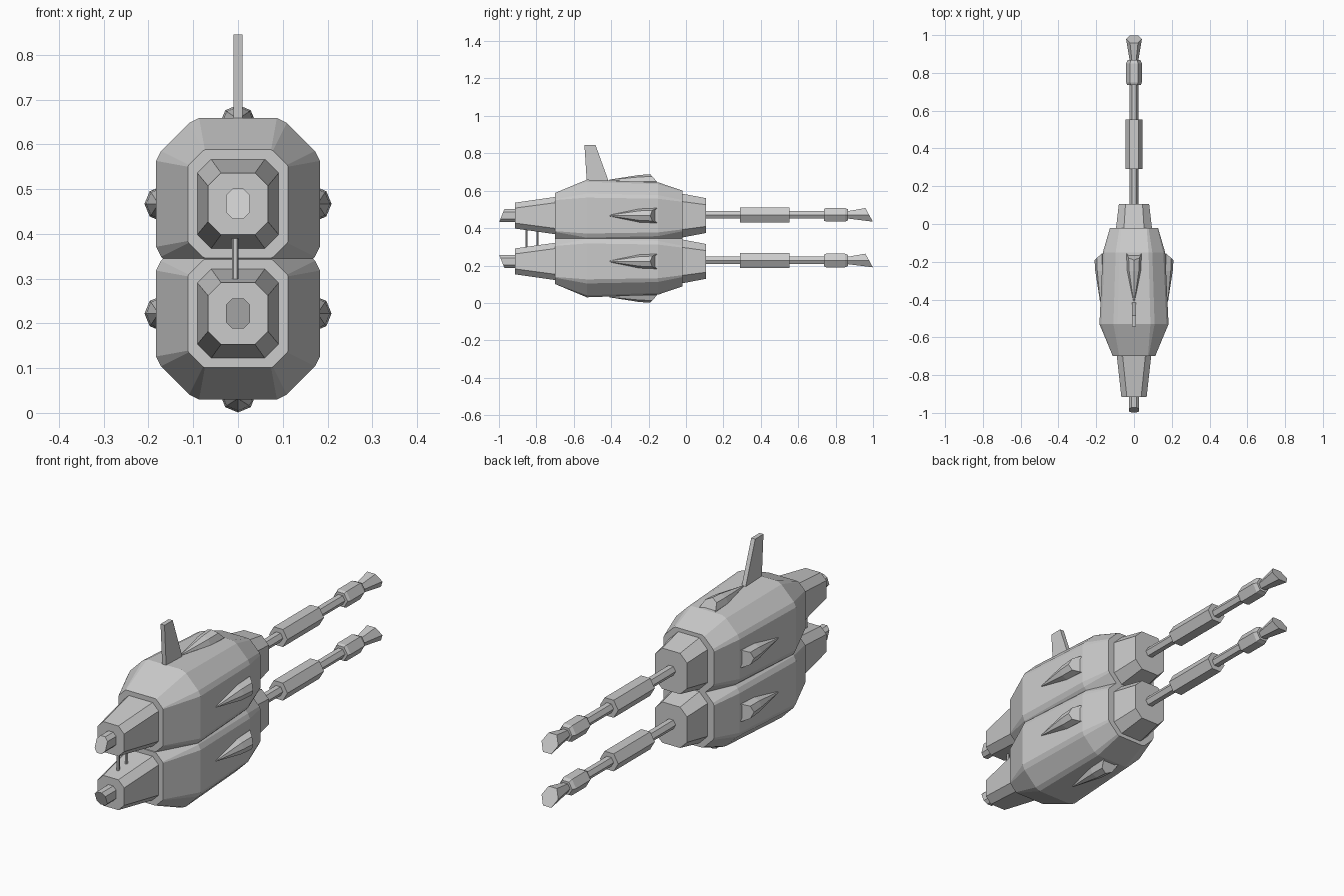
import bpy, bmesh, math
from mathutils import Vector

if "Cube" in bpy.data.objects:
    bpy.data.objects.remove(bpy.data.objects["Cube"])

SEAM = 0.3445          # height of the plane between the two pods
UP = 0.467 - SEAM      # pod axis above that plane


def loft(name, rings, mirror=False, bisect=False, z=SEAM):
    """Skin a list of equal-sized point rings and cap both ends."""
    bm = bmesh.new()
    rows = [[bm.verts.new(p) for p in ring] for ring in rings]
    n = len(rows[0])
    for a, b in zip(rows, rows[1:]):
        for i in range(n):
            j = (i + 1) % n
            bm.faces.new((a[i], a[j], b[j], b[i]))
    bm.faces.new(rows[0])
    bm.faces.new(rows[-1])
    bmesh.ops.recalc_face_normals(bm, faces=bm.faces)
    mesh = bpy.data.meshes.new(name)
    bm.to_mesh(mesh)
    bm.free()
    obj = bpy.data.objects.new(name, mesh)
    obj.location.z = z
    bpy.context.collection.objects.link(obj)
    if mirror:
        mod = obj.modifiers.new("Mirror", 'MIRROR')
        mod.use_axis = (False, False, True)
        mod.use_bisect_axis = (False, False, bisect)
    return obj


def quadrants(quad, y, slant=0.0):
    """Reflect one quadrant of (x, z) points into a full ring at depth y."""
    q = list(quad)
    pts = q + [(-x, z) for x, z in q[::-1]] + [(-x, -z) for x, z in q] \
        + [(x, -z) for x, z in q[::-1]]
    return [Vector((x, y + slant * z, UP + z)) for x, z in pts]


def octagon(y, w, h, c, slant=0.0):
    return quadrants([(w, h - c), (w - c, h)], y, slant)


def soft_octagon(y, w, h, c, b):
    return quadrants([(w, h - c), (w - b, h - c + 2 * b),
                      (w - c + 2 * b, h - b), (w - c, h)], y)


# Main hulls, cut where they meet
loft("pod_hull", [soft_octagon(*s) for s in (
    (-0.70, 0.112, 0.121, 0.038, 0.002),
    (-0.53, 0.183, 0.192, 0.096, 0.011),
    (-0.15, 0.165, 0.178, 0.088, 0.010),
    (-0.02, 0.127, 0.134, 0.060, 0.005))], mirror=True, bisect=True)

# Barrel-side collars
loft("barrel_collar", [octagon(-0.04, 0.097, 0.119, 0.042),
                       octagon(-0.02, 0.095, 0.117, 0.042),
                       octagon(0.107, 0.08, 0.093, 0.035)], mirror=True)

# Tapered tail housings and slanted exhaust pipes
loft("tail_housing", [octagon(-0.69, 0.092, 0.101, 0.031),
                      octagon(-0.915, 0.067, 0.069, 0.029)], mirror=True)
loft("exhaust_pipe", [octagon(-0.90, 0.027, 0.034, 0.015),
                      octagon(-0.985, 0.027, 0.034, 0.015, slant=0.4)], mirror=True)


# Six-sided barrels: same orientation on both pods
def hexagon(y, r, slant=0.0):
    pts = [(r * math.cos(i * math.pi / 3), r * math.sin(i * math.pi / 3)) for i in range(6)]
    return [Vector((x, y + slant * z, z)) for x, z in pts]


BARREL = [(0.09, 0.023), (0.29, 0.023), (0.29, 0.046), (0.553, 0.046), (0.553, 0.023),
          (0.737, 0.023), (0.737, 0.036), (0.75, 0.042), (0.85, 0.042), (0.867, 0.034),
          (0.867, 0.023)]
for label, height in (("upper", 0.471), ("lower", 0.227)):
    rings = [hexagon(y, r) for y, r in BARREL] + [hexagon(0.979, 0.042, -0.55)]
    loft(label + "_barrel", rings, z=height)


# Teardrop blisters on the sides and on the outer top and bottom
def blister(name, out, base):
    out = Vector(out)
    side = out.cross(Vector((0, 1, 0)))
    rings = []
    for y, off, r, slant in ((-0.41, 0.008, 0.003, 0), (-0.25, 0.0, 0.036, 0),
                             (-0.155, 0.0, 0.040, -0.9)):
        ring = []
        for i in range(8):
            a = i * math.pi / 4
            o, s = r * math.cos(a), r * math.sin(a)
            shift = slant * max(o, 0)
            ring.append(out * (base + off + o) + side * s + Vector((0, y + shift, UP)))
        rings.append(ring)
    loft(name, rings, mirror=True)


blister("right_blister", (1, 0, 0), 0.169)
blister("left_blister", (-1, 0, 0), 0.169)
blister("outer_blister", (0, 0, 1), 0.181)

# Tail fin on top
fin = [(-0.53, 0.64), (-0.41, 0.64), (-0.484, 0.845), (-0.543, 0.845)]
loft("tail_fin", [[Vector((x, y, z)) for y, z in fin] for x in (-0.01, 0.01)], z=0)

# Thin struts joining the tail housings
for i, y in enumerate((-0.853, -0.794)):
    loft("tail_strut_%d" % (i + 1),
         [[Vector((-0.006 + 0.007 * math.cos(k * math.pi / 3),
                   y + 0.007 * math.sin(k * math.pi / 3), z)) for k in range(6)]
          for z in (0.27, 0.42)], z=0)
